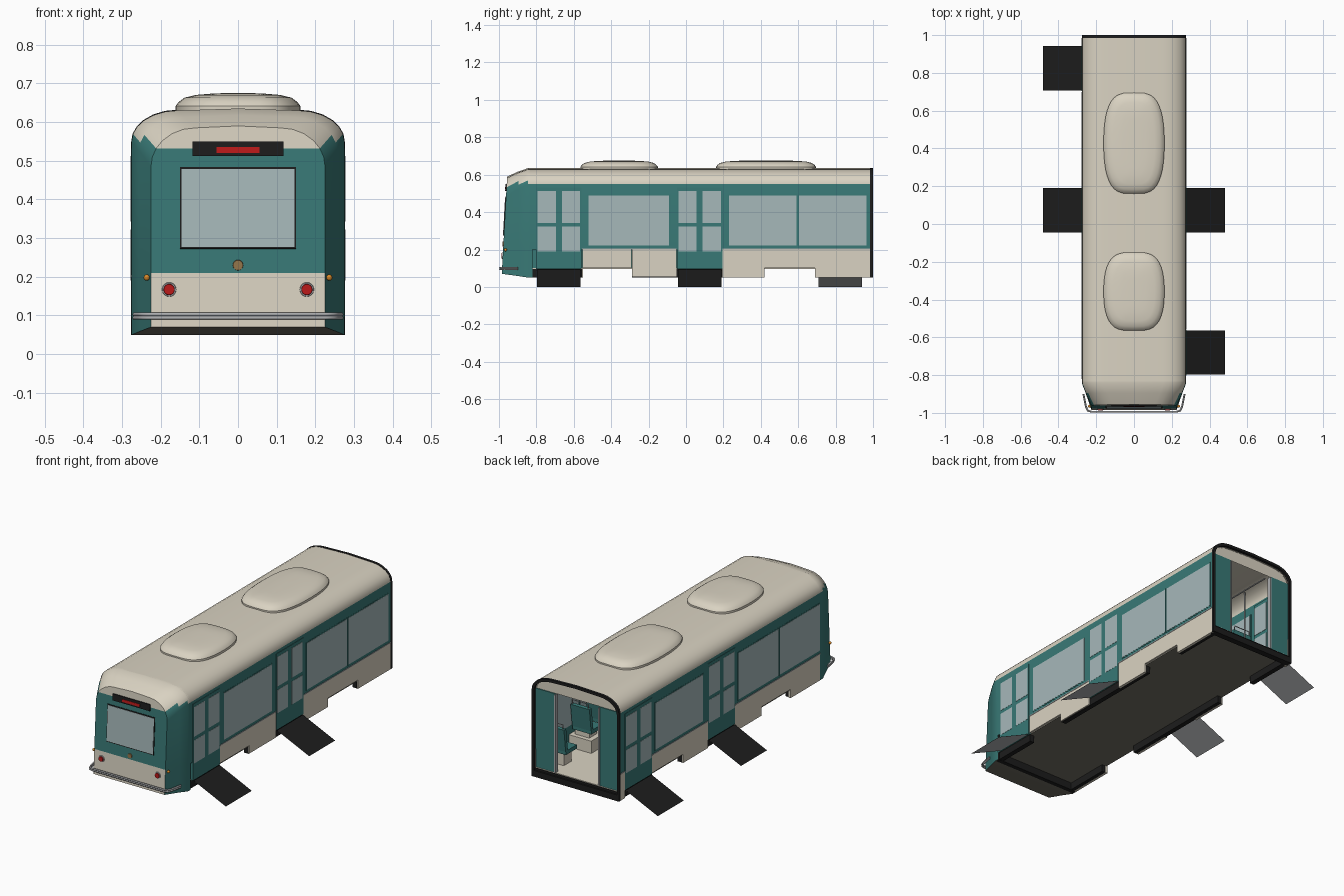
import bpy, bmesh, math
from mathutils import Vector

if "Cube" in bpy.data.objects:
    bpy.data.objects.remove(bpy.data.objects["Cube"])

def mat(name, r, g, b):
    m = bpy.data.materials.new(name)
    m.diffuse_color = (r, g, b, 1)
    m.use_nodes = True
    m.node_tree.nodes["Principled BSDF"].inputs["Base Color"].default_value = m.diffuse_color
    return m

TEAL = mat("teal", .04, .19, .18)
CREAM = mat("cream", .7, .65, .54)
GLASS = mat("glass", .38, .48, .49)
BLACK = mat("black", .012, .012, .012)
BROWN = mat("underside", .17, .16, .13)
RED = mat("red", .5, .01, .01)
AMBER = mat("amber", .7, .25, .02)
BRONZE = mat("bronze", .3, .18, .07)
STEEL = mat("steel", .4, .41, .42)

def finish(name, bm, mats, smooth=False, recalc=True):
    if recalc:
        bmesh.ops.recalc_face_normals(bm, faces=bm.faces)
    me = bpy.data.meshes.new(name)
    bm.to_mesh(me)
    bm.free()
    for m in mats:
        me.materials.append(m)
    ob = bpy.data.objects.new(name, me)
    bpy.context.collection.objects.link(ob)
    if smooth:
        bpy.ops.object.select_all(action='DESELECT')
        ob.select_set(True)
        bpy.context.view_layer.objects.active = ob
        bpy.ops.object.shade_smooth_by_angle(angle=math.radians(32))
    return ob

def box(name, x, y, z, m, rot=(0, 0, 0)):
    """Box from (min, max) pairs, rotated about its centre."""
    bm = bmesh.new()
    bmesh.ops.create_cube(bm, size=1)
    bmesh.ops.scale(bm, vec=(abs(x[1] - x[0]), y[1] - y[0], z[1] - z[0]), verts=bm.verts)
    ob = finish(name, bm, [m])
    ob.location = (sum(x) / 2, sum(y) / 2, sum(z) / 2)
    ob.rotation_euler = rot
    return ob

def sheet(name, pts, m):
    bm = bmesh.new()
    bm.faces.new([bm.verts.new(p) for p in pts])
    return finish(name, bm, [m], recalc=False)

def tube(name, pts, r, m):
    cu = bpy.data.curves.new(name, 'CURVE')
    cu.dimensions = '3D'
    cu.bevel_depth, cu.bevel_resolution, cu.use_fill_caps = r, 1, True
    sp = cu.splines.new('POLY')
    sp.points.add(len(pts) - 1)
    for p, co in zip(sp.points, pts):
        p.co = (*co, 1)
    cu.materials.append(m)
    ob = bpy.data.objects.new(name, cu)
    bpy.context.collection.objects.link(ob)

def section(y, w=.275, bot=.2, z0=.55, rx=.12, top=.635, lean=0):
    """Rounded-roof cross-section, right foot over the roof to left foot."""
    half = [(w, bot), (w, .21)]
    for a in (0, 14, 28, 42, 58, 74, 90):
        a = math.radians(a)
        half.append((w - rx + rx * math.cos(a), z0 + (top - .005 - z0) * math.sin(a)))
    pts = half + [(0, top)] + [(-x, z) for x, z in reversed(half)]
    return [Vector((x, y + lean * (z - .07), z)) for x, z in pts]

def loft(name, rings, mats, pick, closed=False, cap=None, loop=False):
    """Skin the rings; pick(ring, segment) gives the material, cap fills the first ring in strips."""
    bm = bmesh.new()
    vs = [[bm.verts.new(p) for p in r] for r in rings]
    n, k = len(vs[0]), len(vs)
    for i in range(k if loop else k - 1):
        for j in range(n if closed else n - 1):
            a, b = vs[i], vs[(i + 1) % k]
            f = bm.faces.new((a[j], a[(j + 1) % n], b[(j + 1) % n], b[j]))
            f.material_index = pick(i, j if j == n - 1 else min(j, n - 2 - j))
    if cap:
        for j in range(n // 2):
            q = [vs[0][j], vs[0][j + 1], vs[0][n - 2 - j], vs[0][n - 1 - j]]
            f = bm.faces.new(q if j < n // 2 - 1 else [q[0], q[1], q[3]])
            f.material_index = cap(j)
    return finish(name, bm, mats, True)

# Body shell, inner lining and tapered cab end
two = [TEAL, CREAM]
loft("body_shell", [section(-.835), section(.985)], two, lambda i, j: int(j > 1))
loft("interior_lining", [section(-.82, .262, .1, .545, .115, .62), section(.98, .262, .1, .545, .115, .62)],
     two, lambda i, j: int(j > 1))
LEAN = .055
front_y = lambda z: -.985 + LEAN * (z - .07)
cab = [section(-.985, .225, .07, .485, .115, .59, LEAN),
       section(-.895, .256, .058, .526, .118, .618), section(-.845, .275, .05), section(-.82, .275, .05)]
loft("cab_end", cab, [TEAL, CREAM, BROWN],
     lambda i, j: 2 if j == 18 else int(j > (3 if i < 1 else 2 if i < 2 else 1)),
     closed=True, cap=lambda j: int(j == 0 or j > 3))

# Black gangway frame around the open end
a, b = dict(w=.276, bot=.05, top=.637), dict(w=.262, bot=.085, z0=.545, rx=.112, top=.622)
loft("gangway_frame", [section(.985, **a), section(1, **a), section(1, **b), section(.985, **b)],
     [BLACK], lambda i, j: 0, closed=True, loop=True)

# End bulkhead with doorway
for s in (1, -1):
    box("bulkhead_side", (s * .14, s * .265), (.968, .983), (.08, .55), TEAL)
    box("doorway_trim", (s * .135, s * .143), (.965, .988), (.1, .545), STEEL)
sheet("bulkhead_top", section(.978, .265, top=.625)[2:-2][::-1], CREAM)

# Floor and raised underside
box("floor", (-.265, .265), (-.84, .985), (.096, .1), CREAM)
sheet("underside", [(-.27, -.84, .092), (-.27, .985, .092), (.27, .985, .092), (.27, -.84, .092)], BROWN)
box("underside_crossbar", (-.27, .27), (-.84, -.815), (.05, .096), BLACK)
box("underside_end_bar", (-.27, .27), (.965, .99), (.05, .096), BLACK)

# Windows, doors, skirts and ramps for each side
def window(s, y0, y1):
    box("window_frame", (s * .258, s * .276), (y0 - .006, y1 + .006), (.216, .494), TEAL)
    box("window_glass", (s * .256, s * .277), (y0, y1), (.222, .488), GLASS)

def door(s, y):
    box("door_panel", (s * .257, s * .277), (y - .122, y + .122), (.095, .532), TEAL)
    for o in (-.065, .065):
        for z in ((.19, .322), (.343, .512)):
            box("door_glass", (s * .255, s * .278), (y + o - .049, y + o + .049), z, GLASS)
        tube("door_pole", [(s * .2, y + 2 * o, .1), (s * .2, y + 2 * o, .6)], .004, STEEL)
    # thin folded-out ramp with a dark top and grey underside
    ramp = [(s * .278, y - .117, .093), (s * .481, y - .117, 0), (s * .481, y + .117, 0), (s * .278, y + .117, .093)]
    ramp = ramp if s > 0 else ramp[::-1]
    sheet("door_ramp", [(x, v, z + .001) for x, v, z in ramp], BLACK)
    sheet("ramp_underside", ramp[::-1], STEEL)

sides = {
    1: dict(win=[(-.52, -.09), (.23, .59), (.605, .965)], doors=[-.68, .073],
            skirt=[(-.555, -.29, .1), (-.29, -.05, .055), (.195, .42, .05), (.42, .69, .1), (.69, .985, .05)]),
    -1: dict(win=[(.24, .67), (-.44, -.08), (-.815, -.455)], doors=[.073, .825],
             skirt=[(-.82, -.55, .05), (-.55, -.29, .1), (-.29, -.05, .05), (.195, .42, .05), (.42, .7, .1),
                    (.945, .985, .05)])}
for s, d in sides.items():
    for w in d["win"]:
        window(s, *w)
    for y in d["doors"]:
        door(s, y)
    for y0, y1, zb in d["skirt"]:
        box("skirt_panel", (s * .262, s * .2755), (y0 + .001, y1 - .001), (zb, .202), CREAM)
        box("skirt_trim", (s * .262, s * .2775), (y0, y1), (.2, .205), STEEL)
    # black sill behind the skirts, open at the wheel gaps
    for y in ((-.83, -.555), (-.29, .42), (.69, .985)):
        box("inner_sill", (s * .24, s * .268), y, (.051, .096), BLACK)

# Roof pods
def pod(y0, y1):
    rings = []
    for k, z in ((1, .62), (1, .642), (.95, .652), (.85, .663), (.66, .670), (.35, .674), (.1, .675)):
        ring = []
        for i in range(40):
            t = i * math.tau / 40
            c, q = math.cos(t), math.sin(t)
            inset = (1 - k) * .15
            ring.append(Vector((math.copysign(abs(c) ** .55, c) * (.161 - inset),
                                (y0 + y1) / 2 + math.copysign(abs(q) ** .85, q) * ((y1 - y0) / 2 - inset), z)))
        rings.append(ring)
    bm = bmesh.new()
    vs = [[bm.verts.new(p) for p in r] for r in rings]
    for a, b in zip(vs, vs[1:]):
        for i in range(40):
            bm.faces.new((a[i], a[(i + 1) % 40], b[(i + 1) % 40], b[i]))
    bm.faces.new(vs[-1])
    finish("roof_pod", bm, [CREAM], True)

pod(.16, .695)
pod(-.565, -.15)

# Front fittings, leaning with the face
def plate(name, x, z, out, m):
    y = front_y((z[0] + z[1]) / 2)
    box(name, (-x, x), (y - out, y + .012), z, m, (-LEAN, 0, 0))

def lamp(name, x, z, r, out, m):
    bm = bmesh.new()
    bmesh.ops.create_cone(bm, cap_ends=True, segments=20, radius1=r, radius2=r * .8, depth=out + .012)
    ob = finish(name, bm, [m], True)
    ob.location = (x, front_y(z) - (out - .012) / 2, z)
    ob.rotation_euler = (math.pi / 2, 0, 0)

plate("screen_frame", .15, (.272, .483), .003, BLACK)
plate("screen_glass", .146, (.277, .478), .005, GLASS)
plate("sign_box", .118, (.512, .549), .006, BLACK)
plate("sign_light", .055, (.52, .535), .008, RED)
lamp("front_disc", 0, .23, .016, .004, BRONZE)
for s in (1, -1):
    lamp("lamp_ring", s * .178, .167, .022, .003, STEEL)
    lamp("lamp", s * .178, .167, .017, .008, RED)
    bm = bmesh.new()
    bmesh.ops.create_uvsphere(bm, u_segments=12, v_segments=8, radius=.008)
    finish("marker_lamp", bm, [AMBER], True).location = (s * .236, -.965, .198)
right = [(.268, -.9), (.255, -.965), (.245, -.988), (.225, -.994)]
for z in (.094, .103):
    tube("bumper_bar", [(x, y, z) for x, y in right] + [(-x, y, z) for x, y in reversed(right)], .005, STEEL)

# Seats, raised on wheel boxes where there is a gap below
def seat(s, y, z):
    x = (s * .13, s * .25)
    box("seat_pedestal", (s * .15, s * .24), (y - .03, y + .04), (.1, z), CREAM)
    box("seat_cushion", x, (y - .05, y + .05), (z, z + .022), TEAL)
    box("seat_back", x, (y + .04, y + .06), (z + .02, z + .15), TEAL, (-.12, 0, 0))
    tube("seat_grab_bar", [(s * .14, y + .062, z + .15), (s * .14, y + .062, z + .175),
                           (s * .24, y + .062, z + .175), (s * .24, y + .062, z + .15)], .003, STEEL)

for s in (1, -1):
    for y in (-.55, .42):
        box("wheel_box", (s * .12, s * .262), (y, y + .265), (.1, .17), CREAM)
    for y in (-.48, -.35, .48, .62):
        seat(s, y, .2)
    for y in (-.17, .29, .85 if s > 0 else -.7):
        seat(s, y, .17)
    # Ceiling rails
    tube("ceiling_rail", [(s * .13, -.8, .55), (s * .13, .95, .55)], .004, STEEL)
    for y in (-.6, -.2, .2, .6):
        tube("rail_hanger", [(s * .13, y, .55), (s * .13, y, .615)], .003, STEEL)
